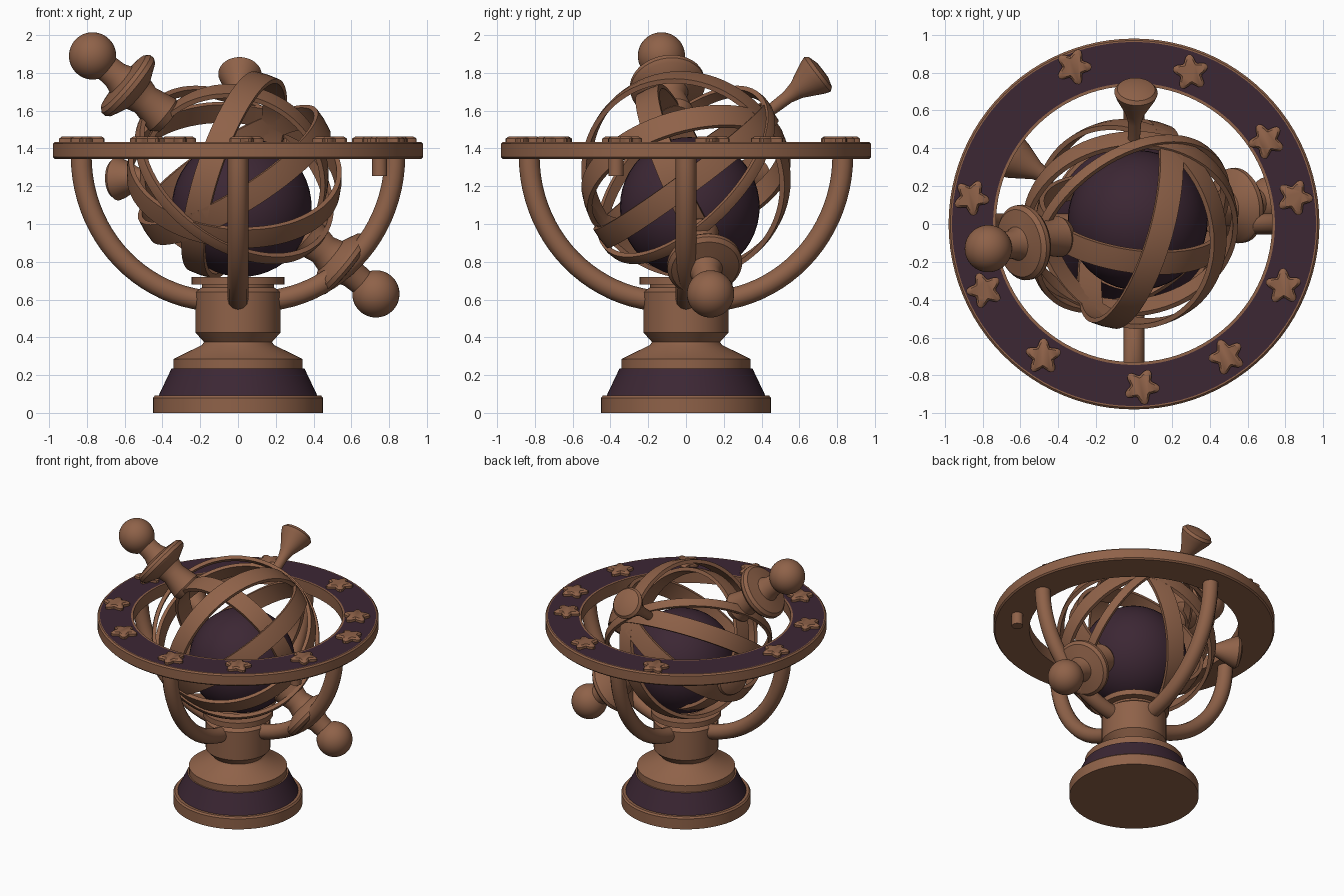
import bpy, bmesh, math
from mathutils import Vector

if "Cube" in bpy.data.objects:
    bpy.data.objects.remove(bpy.data.objects["Cube"])

def material(name, c):
    m = bpy.data.materials.new(name)
    m.diffuse_color = (*c, 1)
    m.use_nodes = True
    m.node_tree.nodes["Principled BSDF"].inputs["Base Color"].default_value = m.diffuse_color
    return m

BRONZE = material("bronze", (0.275, 0.122, 0.066))
PURPLE = material("dark_purple", (0.045, 0.020, 0.034))
C = Vector((-0.02, 0, 1.26))          # centre of the ring cage

def finish(name, bm, mats=(BRONZE,), loc=(0, 0, 0), axis=None, rule=None, angle=35):
    bmesh.ops.recalc_face_normals(bm, faces=bm.faces)
    if rule:
        for f in bm.faces:
            f.material_index = rule(f)
    me = bpy.data.meshes.new(name)
    bm.to_mesh(me)
    bm.free()
    for m in mats:
        me.materials.append(m)
    ob = bpy.data.objects.new(name, me)
    bpy.context.collection.objects.link(ob)
    ob.location = loc
    if axis is not None:
        ob.rotation_euler = Vector(axis).to_track_quat('Z', 'Y').to_euler()
    bpy.context.view_layer.objects.active = ob
    ob.select_set(True)
    bpy.ops.object.shade_smooth_by_angle(angle=math.radians(angle))
    ob.select_set(False)
    return ob

def lathe(name, prof, closed=False, n=64, **kw):
    """Spin (radius, z) points about z; a closed profile makes a ring."""
    bm = bmesh.new()
    rings = [[bm.verts.new((r * math.cos(2 * math.pi * i / n), r * math.sin(2 * math.pi * i / n), z))
              for i in range(n)] for r, z in prof]
    pairs = list(zip(rings, rings[1:]))
    if closed:
        pairs.append((rings[-1], rings[0]))
    for a, b in pairs:
        for i in range(n):
            j = (i + 1) % n
            bm.faces.new((a[i], a[j], b[j], b[i]))
    if not closed:
        bm.faces.new(rings[0])
        bm.faces.new(rings[-1])
    return finish(name, bm, **kw)

def ball(name, r, loc, mat):
    bm = bmesh.new()
    bmesh.ops.create_uvsphere(bm, u_segments=40, v_segments=24, radius=r)
    return finish(name, bm, mats=(mat,), loc=loc)

# stepped pedestal with a purple sloping band
lathe("pedestal", [(0.45, 0), (0.45, 0.08), (0.44, 0.092), (0.42, 0.092), (0.352, 0.235), (0.342, 0.235),
                   (0.342, 0.285), (0.19, 0.36), (0.18, 0.375), (0.225, 0.425), (0.225, 0.64), (0.19, 0.665),
                   (0.19, 0.68), (0.245, 0.68), (0.245, 0.72), (0.1, 0.72)],
      mats=(BRONZE, PURPLE),
      rule=lambda f: int(0.12 < f.calc_center_median().z < 0.22))

# curved support arms
for k in range(4):
    a = k * math.pi / 2
    cu = bpy.data.curves.new("support_arm", 'CURVE')
    cu.dimensions = '3D'
    cu.bevel_depth = 0.055
    cu.bevel_resolution = 4
    cu.use_fill_caps = True
    sp = cu.splines.new('POLY')
    sp.points.add(20)
    for i, p in enumerate(sp.points):
        t = math.pi / 2 * i / 20 * 0.92
        r, z = 0.09 + 0.74 * math.cos(t), 1.36 - 0.77 * math.sin(t)
        p.co = (r * math.cos(a), r * math.sin(a), z, 1)
    cu.materials.append(BRONZE)
    ob = bpy.data.objects.new("support_arm", cu)
    bpy.context.collection.objects.link(ob)

# horizontal ring with purple top inlay
lathe("horizon_ring", [(0.73, 1.345), (0.97, 1.345), (0.98, 1.355), (0.98, 1.425), (0.97, 1.435),
                       (0.962, 1.435), (0.745, 1.435), (0.73, 1.435)], closed=True, n=96,
      mats=(BRONZE, PURPLE),
      rule=lambda f: int(f.calc_center_median().z > 1.43
                         and 0.76 < f.calc_center_median().xy.length < 0.95))

# peg below the ring
lathe("ring_peg", [(0.04, 1.255), (0.04, 1.36)], n=20, loc=(0.75, -0.37, 0))

# rounded stars on the ring
STARS = [(-0.32, 0.83), (0.3, 0.8), (0.7, 0.44), (0.85, 0.14), (0.79, -0.33), (0.49, -0.7),
         (0.04, -0.86), (-0.48, -0.7), (-0.79, -0.35), (-0.86, 0.14)]
for k, (x, y) in enumerate(STARS):
    bm = bmesh.new()
    n = 40
    loops = []
    for s, z in ((1, 0), (1, 0.018), (0.8, 0.03)):
        lp = []
        for i in range(n):
            t = 2 * math.pi * i / n
            r = s * (0.078 + 0.019 * math.cos(5 * (t - k * 0.4)))
            lp.append(bm.verts.new((r * math.cos(t), r * math.sin(t), z)))
        loops.append(lp)
    for a, b in zip(loops, loops[1:]):
        for i in range(n):
            bm.faces.new((a[i], a[(i + 1) % n], b[(i + 1) % n], b[i]))
    bm.faces.new(loops[0])
    bm.faces.new(loops[-1])
    finish("star", bm, loc=(x, y, 1.434))

# inner globe
ball("globe", 0.37, (0.02, 0.02, 1.09), PURPLE)

# cage bands: (plane normal, radius, width)
BANDS = [((0.254, -0.07, -0.085), 0.56, 0.13),
         ((0.135, 0.066, -0.216), 0.56, 0.13),
         ((0.0225, -0.184, 0.2475), 0.57, 0.12),
         ((0.036, 0.219, 0.095), 0.50, 0.13),
         ((0.45, -0.60, 0.60), 0.585, 0.06)]
for nrm, r, w in BANDS:
    h = w / 2
    lathe("cage_band", [(r - 0.03, -h), (r - 0.004, -h), (r, 0), (r - 0.004, h), (r - 0.03, h)],
          closed=True, n=72, loc=C, axis=nrm)

# tilted axle: flanged hub and ball at each end
AX = Vector((-0.75, -0.13, 0.63))
for s in (1, -1):
    lathe("axle_hub", [(0.09, 0.46), (0.11, 0.5), (0.085, 0.62), (0.10, 0.67), (0.185, 0.71), (0.2, 0.73),
                       (0.2, 0.755), (0.18, 0.775), (0.09, 0.79), (0.075, 0.83), (0.07, 0.92)],
          n=40, loc=C, axis=AX * s)
    ball("axle_ball", 0.125, C + AX * s, BRONZE)

# flared knobs on the cage
for d in ((0.03, 0.68, 0.52), (-0.6, 0.34, -0.02)):
    L = Vector(d).length
    lathe("flared_knob", [(0.03, 0.53), (0.035, L - 0.18), (0.05, L - 0.12), (0.105, L - 0.01),
                          (0.115, L + 0.02), (0.10, L + 0.04), (0.05, L + 0.055)],
          n=36, loc=C, axis=d)
